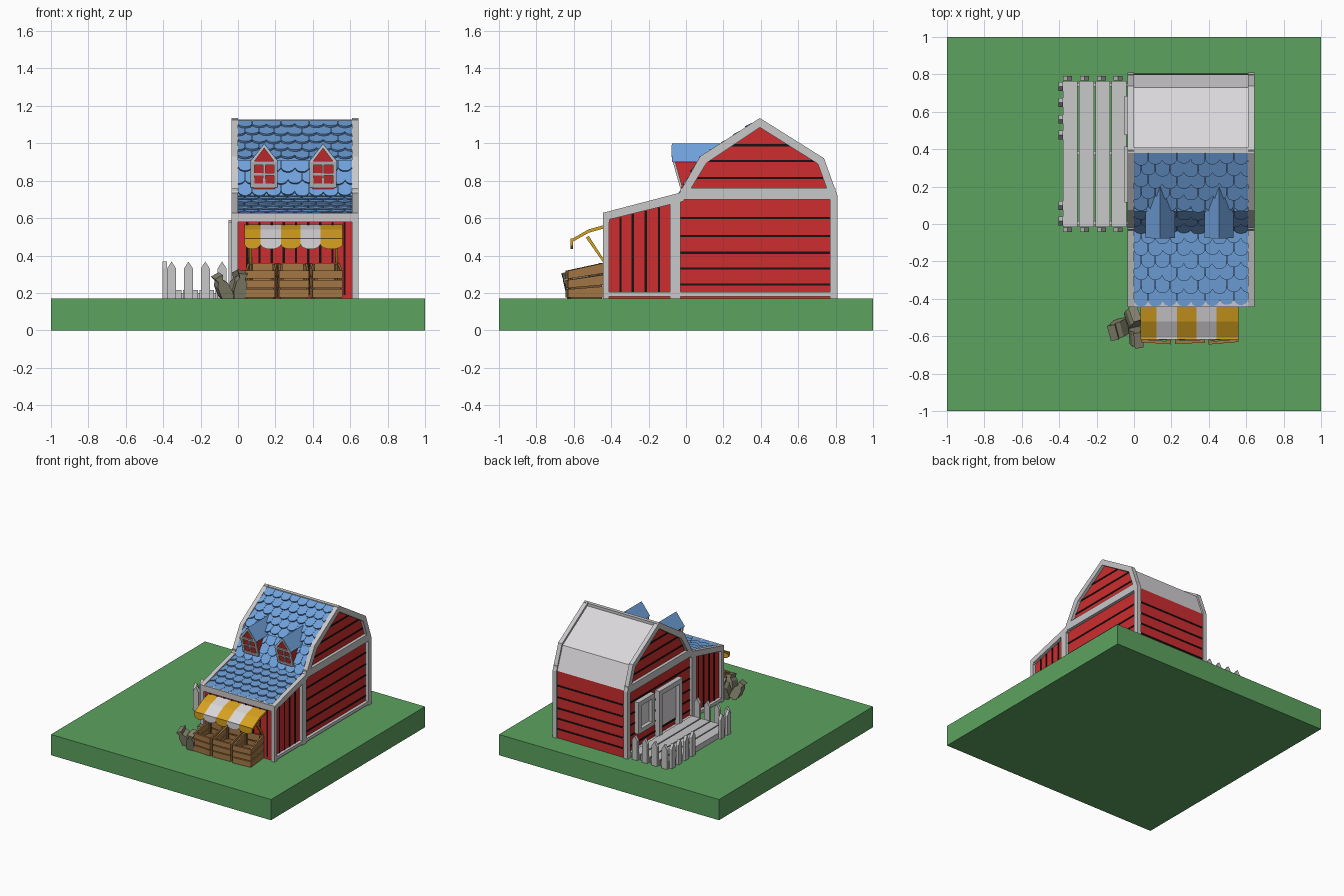
import bpy, bmesh, math, random
from mathutils import Vector, Matrix

if "Cube" in bpy.data.objects:
    bpy.data.objects.remove(bpy.data.objects["Cube"])
random.seed(4)

COLOURS = {
    "grass_green": (0.107, 0.361, 0.114), "barn_red": (0.61, 0.026, 0.028),
    "groove_black": (0.008, 0.006, 0.006), "shingle_blue": (0.159, 0.356, 0.708),
    "trim_grey": (0.58, 0.58, 0.59), "roof_white": (0.70, 0.68, 0.70),
    "wood_brown": (0.376, 0.188, 0.06), "wood_dark": (0.20, 0.10, 0.035),
    "sack_olive": (0.242, 0.235, 0.156), "awning_yellow": (0.68, 0.36, 0.014),
}
MATS = {}
for n, c in COLOURS.items():
    MATS[n] = bpy.data.materials.new(n)
    MATS[n].diffuse_color = (*c, 1)
parts = {}          # (object name, colour) -> bmesh
ID = Matrix.Identity(4)


def prism(name, mat, pts, axis, a, b, M=ID, fn=None):
    """Extrude a 2D outline along an axis from a to b, into a named part."""
    bm = parts.setdefault((name, mat), bmesh.new())
    def at(p, t):
        v = {"x": (t, p[0], p[1]), "y": (p[0], t, p[1]), "z": (p[0], p[1], t)}[axis]
        v = M @ Vector(v)
        return fn(v) if fn else v
    lo = [bm.verts.new(at(p, a)) for p in pts]
    hi = [bm.verts.new(at(p, b)) for p in pts]
    bm.faces.new(lo)
    bm.faces.new(hi[::-1])
    n = len(pts)
    for i in range(n):
        j = (i + 1) % n
        bm.faces.new((lo[j], lo[i], hi[i], hi[j]))


def box(name, mat, x0, x1, y0, y1, z0, z1, M=ID, fn=None):
    prism(name, mat, [(x0, y0), (x1, y0), (x1, y1), (x0, y1)], "z", z0, z1, M, fn)


# ground slab
box("ground", "grass_green", -1, 1, -1, 1, 0, 0.17)

# barn body with gambrel roof and lean-to
body = [(-.43, .17), (-.43, .605), (-.03, .71), (.08, .905), (.395, 1.115),
        (.73, .905), (.80, .72), (.80, .17)]
prism("barn_body", "barn_red", body, "x", -.01, .62)

# gable trim frames on both ends
outer = [(.81, .17), (.81, .72), (.738, .92), (.395, 1.135), (.075, .93),
         (-.035, .735), (-.445, .628), (-.445, .17)]
inner = [(.77, .17), (.77, .71), (.705, .89), (.395, 1.085), (.11, .895),
         (-.015, .69), (-.413, .592), (-.413, .17)]
for x0, x1 in ((-.035, 0), (.61, .645)):
    for i in range(len(outer) - 1):
        prism("gable_trim", "trim_grey", [outer[i], outer[i + 1], inner[i + 1], inner[i]], "x", x0, x1)
    box("gable_trim", "trim_grey", x0, x1, -.03, .80, .70, .76)
    box("gable_trim", "trim_grey", x0, x1, -.085, -.03, .17, .715)
    box("gable_trim", "trim_grey", x0, x1, -.44, .80, .18, .205)
box("eave_trim", "trim_grey", -.035, .645, -.445, -.41, .58, .628)
box("ridge_trim", "trim_grey", -.035, .645, .38, .41, 1.09, 1.128)

# board grooves: strips running through the walls, showing on both faces
for z in (.245, .33, .415, .505, .60):
    box("board_grooves", "groove_black", -.014, .624, -.03, .804, z - .006, z + .006)
for z, y0, y1 in ((.815, .04, .755), (.905, .11, .70), (.99, .225, .565)):
    box("board_grooves", "groove_black", -.014, .624, y0, y1, z - .006, z + .006)
for y in (-.35, -.285, -.215, -.145):
    box("board_grooves", "groove_black", -.014, .624, y - .006, y + .006, .205, .715 + y * .26 - .02)
for i in range(9):
    x = .05 + i * .065
    box("board_grooves", "groove_black", x - .006, x + .006, -.434, -.42, .19, .59)


# roof shingles laid in staggered rows on each front slope
def shingles(a, b, rows, cols=8):
    a, b = Vector((0, *a)), Vector((0, *b))
    v = (b - a).normalized()
    w = Vector((1, 0, 0)).cross(v)
    step, width = (b - a).length / rows, .61 / cols
    M = Matrix((Vector((1, 0, 0)), v, w)).transposed()
    for r in range(rows):
        last = r == rows - 1
        top = step * (1.0 if last else 1.35)
        for c in range(cols + r % 2):
            cx = (c + .5 * (1 - r % 2)) * width
            drop = random.uniform(-.006, .006)
            h = width * .49
            outline = [(-h, top), (-h, .024), (-h * .7, .008), (-h * .25, 0),
                       (h * .25, 0), (h * .7, .008), (h, .024), (h, top)]
            pts = [(min(max(cx + u, 0), .61), t + (drop if t < step * .9 else 0)) for u, t in outline]

            def lay(p):
                lift = .016 * (1 - p.y / (step * 1.4))
                q = M @ Vector((p.x, p.y + r * step, p.z + lift))
                return q + a
            prism("roof_shingles", "shingle_blue", pts, "z", -.004, .008, ID, lay)


shingles(body[1], body[2], 6)
shingles(body[2], body[3], 3)
shingles(body[3], body[4], 5)


# dormers with leaning front, window bars and small gable roof
def lean(p):
    return Vector((p.x, p.y - min(max(p.z - .76, 0), .15) * .28, p.z))


for cx in (.14, .455):
    T = Matrix.Translation((cx, 0, 0))
    prism("dormer_body", "barn_red", [(-.058, .74), (.058, .74), (.058, .90), (0, .98), (-.058, .90)],
          "y", -.02, .24, T, lean)
    for x in (-.062, 0, .062):
        w = .006 if x == 0 else .010
        box("dormer_window", "trim_grey", x - w, x + w, -.031, -.018, .765, .90, T, lean)
    for z, w in ((.774, .010), (.835, .006), (.895, .010)):
        box("dormer_window", "trim_grey", -.072, .072, -.03, -.018, z - w, z + w, T, lean)
    for s in (-1, 1):
        prism("dormer_gable_trim", "trim_grey", [(s * .072, .90), (0, .992), (0, .974), (s * .056, .90)],
              "y", -.036, -.02, T, lean)
        prism("dormer_roof", "shingle_blue", [(s * .078, .90), (0, 1.0), (0, .982), (s * .062, .90)],
              "y", -.074, .20, T)

# side door and window
D, X = "side_door_frame", (-.05, -.01)
for y in (.115, .375):
    box(D, "trim_grey", *X, y, y + .04, .17, .58)
box(D, "trim_grey", *X, .115, .415, .54, .58)
box("side_door", "roof_white", -.019, -.01, .15, .38, .26, .55)
W = "side_window_frame"
for y in (.475, .65):
    box(W, "trim_grey", *X, y, y + .035, .33, .59)
for z in (.33, .555):
    box(W, "trim_grey", *X, .475, .685, z, z + .035)
box("side_window", "roof_white", -.019, -.01, .5, .66, .35, .57)

# porch deck and picket fence
for x in (-.38, -.293, -.206, -.119):
    box("porch_deck", "trim_grey", x, x + .078, -.015, .765, .165, .215)
for y in (-.005, .37, .735):
    box("porch_deck", "trim_grey", -.378, -.035, y, y + .02, .165, .20)


def picket(axis, u, t):
    prism("picket_fence", "trim_grey", [(u - .024, .17), (u + .024, .17), (u + .024, .33),
          (u, .368), (u - .024, .33)], axis, t - .012, t + .012)


for x in (-.355, -.265, -.175, -.085):
    picket("y", x, -.03)
    picket("y", x, .778)
for y in (.735, .65, .56, .475, .10, .015):
    picket("x", y, -.392)

# striped awning with scalloped skirt
edges = [.035, .12, .23, .335, .44, .56]
for i in range(5):
    x0, x1 = edges[i], edges[i + 1]
    mat = ("awning_yellow", "roof_white")[i % 2]
    prism("awning_" + str(i + 1), mat, [(-.43, .565), (-.52, .54), (-.608, .49), (-.608, .472),
          (-.52, .522), (-.43, .547)], "x", x0, x1)
    c, h = (x0 + x1) / 2, (x1 - x0) / 2
    scallop = [(c - h * math.cos(k * math.pi / 8), .46 - .026 * math.sin(k * math.pi / 8)) for k in range(9)]
    prism("awning_" + str(i + 1), mat, scallop + [(x1, .49), (x0, .49)], "y", -.618, -.604)
for x in (.06, .52):
    prism("awning_arm", "awning_yellow", [(-.535, .495), (-.52, .505), (-.43, .365), (-.43, .345)], "x", x, x + .015)

# slatted crates, taller at the back
for cx, turn in ((.125, -4), (.295, 2), (.47, 5)):
    M = Matrix.Translation((cx, -.535, .17)) @ Matrix.Rotation(math.radians(turn), 4, "Z")
    h, f, b = .08, -.095, .09
    box("crate_lining", "wood_dark", -h + .01, h - .01, f + .012, b - .01, 0, .09, M)
    for f0, f1, b0, b1 in ((.005, .05, .005, .065), (.057, .10, .073, .127), (.107, .15, .135, .19)):
        for s in (-1, 1):
            prism("crate_slats", "wood_brown", [(f, f0), (b, b0), (b, b1), (f, f1)], "x",
                  s * h, s * (h - .012), M)
        box("crate_slats", "wood_brown", -h, h, f - .008, f + .008, f0, f1, M)
        box("crate_slats", "wood_brown", -h, h, b - .012, b, b0, b1, M)
    for s in (-1, 1):
        box("crate_posts", "wood_dark", s * (h - .012), s * (h - .026), f + .005, f + .02, 0, .145, M)
        box("crate_posts", "wood_dark", s * (h - .012), s * (h - .026), b - .026, b - .011, 0, .185, M)

# slumped sacks with tied necks
for x, y, z, rx, ry, rz in ((-.08, -.56, .222, 10, -28, 15), (-.005, -.50, .235, -12, 12, 20), (.012, -.605, .235, 14, 8, 5)):
    M = Matrix.Translation((x, y, z)) @ Matrix([[math.cos(math.radians(rz)), -math.sin(math.radians(rz)), 0, 0],
        [math.sin(math.radians(rz)), math.cos(math.radians(rz)), 0, 0], [0, 0, 1, 0], [0, 0, 0, 1]]) \
        @ Matrix.Rotation(math.radians(rx), 4, "X") @ Matrix.Rotation(math.radians(ry), 4, "Y")
    sack = [(-.026, -.062), (.026, -.062), (.034, -.03), (.03, .03), (.014, .052), (.024, .08),
            (-.024, .08), (-.014, .052), (-.03, .03), (-.034, -.03)]
    prism("sacks", "sack_olive", sack, "y", -.042, .042, M)

# turn every part into an object
for (name, mat), bm in parts.items():
    bmesh.ops.recalc_face_normals(bm, faces=bm.faces)
    me = bpy.data.meshes.new(name)
    mats = [mat] + (["shingle_blue", "roof_white"] if name == "barn_body" else [])
    for m in mats:
        me.materials.append(MATS[m])
    if name == "barn_body":      # front slopes blue, back slopes white
        for f in bm.faces:
            if f.normal.z > .1:
                f.material_index = 1 if f.normal.y < 0 else 2
    bm.to_mesh(me)
    bm.free()
    bpy.context.collection.objects.link(bpy.data.objects.new(name, me))

for m in bpy.data.materials:
    if m.users and not m.is_grease_pencil:
        m.use_nodes = True
        m.node_tree.nodes["Principled BSDF"].inputs["Base Color"].default_value = m.diffuse_color
